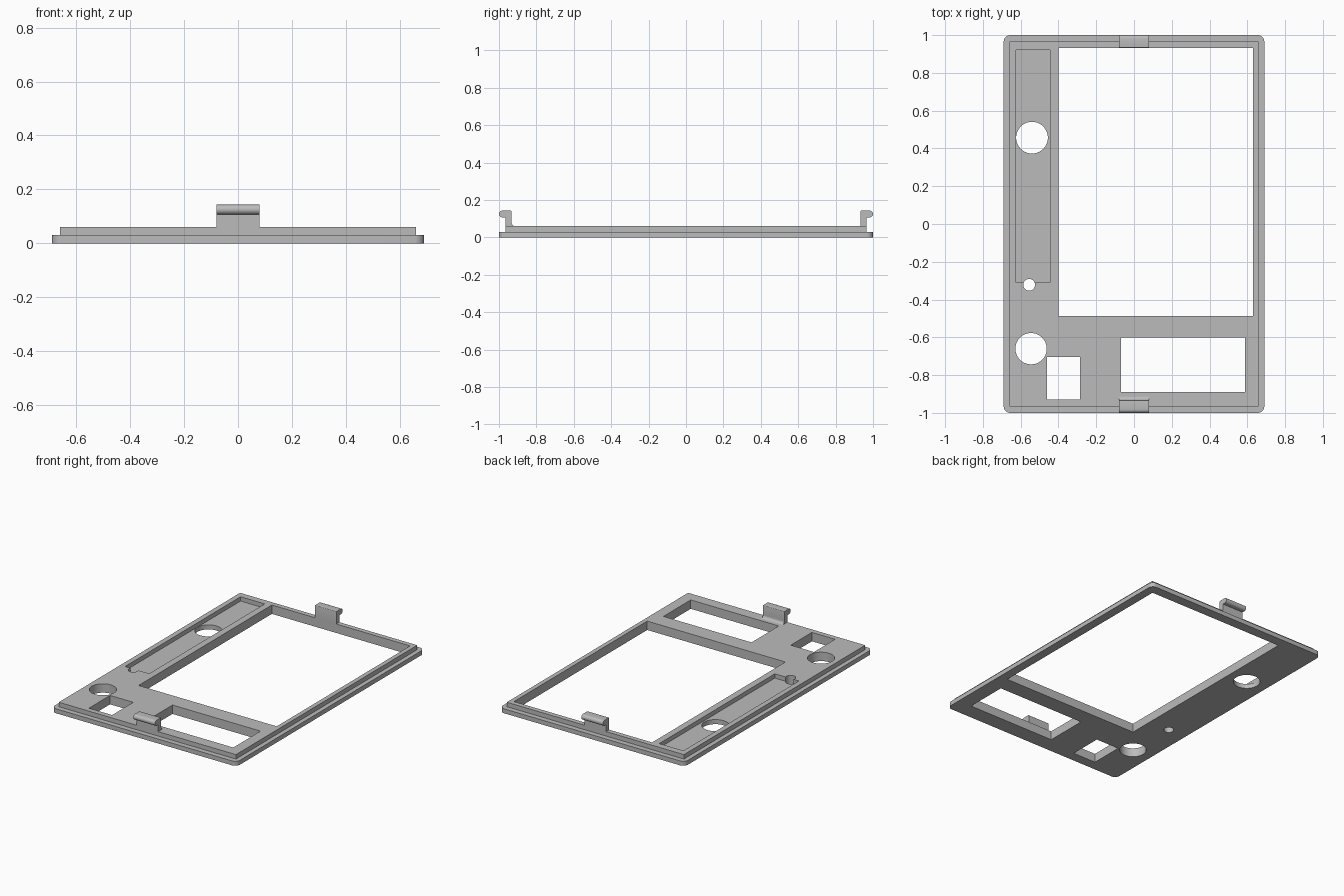
import bpy, bmesh
from math import sin, cos, pi, radians

cube = bpy.data.objects.get("Cube")
if cube:
    bpy.data.objects.remove(cube, do_unlink=True)

grey = bpy.data.materials.new("matte grey")
grey.use_nodes = True
COLOUR = (0.5, 0.5, 0.5, 1)
grey.diffuse_color = COLOUR
grey.node_tree.nodes["Principled BSDF"].inputs["Base Color"].default_value = COLOUR


def prism(name, outline, axis, low, high):
    """Extrude a 2D outline along x (outline in y, z) or z (outline in x, y)."""
    bm = bmesh.new()
    place = (lambda a, b: (low, a, b)) if axis == "x" else (lambda a, b: (a, b, low))
    face = bm.faces.new([bm.verts.new(place(a, b)) for a, b in outline])
    top = bmesh.ops.extrude_face_region(bm, geom=[face])["geom"]
    verts = [v for v in top if isinstance(v, bmesh.types.BMVert)]
    step = (high - low, 0, 0) if axis == "x" else (0, 0, high - low)
    bmesh.ops.translate(bm, verts=verts, vec=step)
    bmesh.ops.recalc_face_normals(bm, faces=bm.faces)
    mesh = bpy.data.meshes.new(name)
    bm.to_mesh(mesh)
    bm.free()
    mesh.materials.append(grey)
    obj = bpy.data.objects.new(name, mesh)
    bpy.context.collection.objects.link(obj)
    return obj


def arc(cx, cy, r, start, end, n):
    angles = [radians(start + (end - start) * i / n) for i in range(n + 1)]
    return [(cx + r * cos(a), cy + r * sin(a)) for a in angles]


def rect(x0, x1, y0, y1):
    return [(x0, y0), (x1, y0), (x1, y1), (x0, y1)]


def rounded(w, h, r):
    pts = []
    for i, (sx, sy) in enumerate([(1, 1), (-1, 1), (-1, -1), (1, -1)]):
        pts += arc(sx * (w - r), sy * (h - r), r, i * 90, i * 90 + 90, 8)
    return pts


def circle(x, y, r):
    return arc(x, y, r, 0, 360, 48)[:-1]


def combine(target, other, operation):
    mod = target.modifiers.new(operation.lower(), "BOOLEAN")
    mod.operation, mod.object, mod.solver = operation, other, "EXACT"
    bpy.context.view_layer.objects.active = target
    bpy.ops.object.modifier_apply(modifier=mod.name)
    bpy.data.objects.remove(other, do_unlink=True)


def smooth(obj):
    bpy.ops.object.select_all(action="DESELECT")
    obj.select_set(True)
    bpy.context.view_layer.objects.active = obj
    bpy.ops.object.shade_smooth_by_angle(angle=radians(30))


# Stepped faceplate: rounded flange with a raised inner plate
plate = prism("faceplate", rounded(0.69, 1.0, 0.035), "z", 0, 0.03)
raised = prism("raised_plate", rect(-0.66, 0.66, -0.965, 0.965), "z", 0.01, 0.06)
combine(plate, raised, "UNION")

# Shallow channel along the left-hand border
combine(plate, prism("channel", rect(-0.625, -0.445, -0.31, 0.92), "z", 0.031, 0.2), "DIFFERENCE")

# Through openings: screen, lower window, small port, two buttons, pin hole
openings = [
    rect(-0.40, 0.63, -0.487, 0.932),
    rect(-0.068, 0.588, -0.89, -0.60),
    rect(-0.46, -0.287, -0.93, -0.705),
    circle(-0.54, 0.457, 0.084),
    circle(-0.545, -0.66, 0.083),
    circle(-0.555, -0.322, 0.031),
]
for outline in openings:
    combine(plate, prism("opening", outline, "z", -0.1, 0.2), "DIFFERENCE")
smooth(plate)

# Snap clips: upright stem with a rounded hook facing outward
hook = [(0.932, 0.06), (0.965, 0.06), (0.965, 0.107)]
hook += arc(0.982, 0.125, 0.018, -90, 90, 10)
hook += [(0.965, 0.143)] + arc(0.937, 0.138, 0.005, 90, 180, 4)
smooth(prism("back_clip", hook, "x", -0.08, 0.08))

# The front clip has a fillet at the foot of its inner side
front = [(-y, z) for y, z in hook[1:]]
front += [(-0.932, 0.078)] + arc(-0.914, 0.078, 0.018, 180, 270, 6)
smooth(prism("front_clip", front, "x", -0.08, 0.08))
